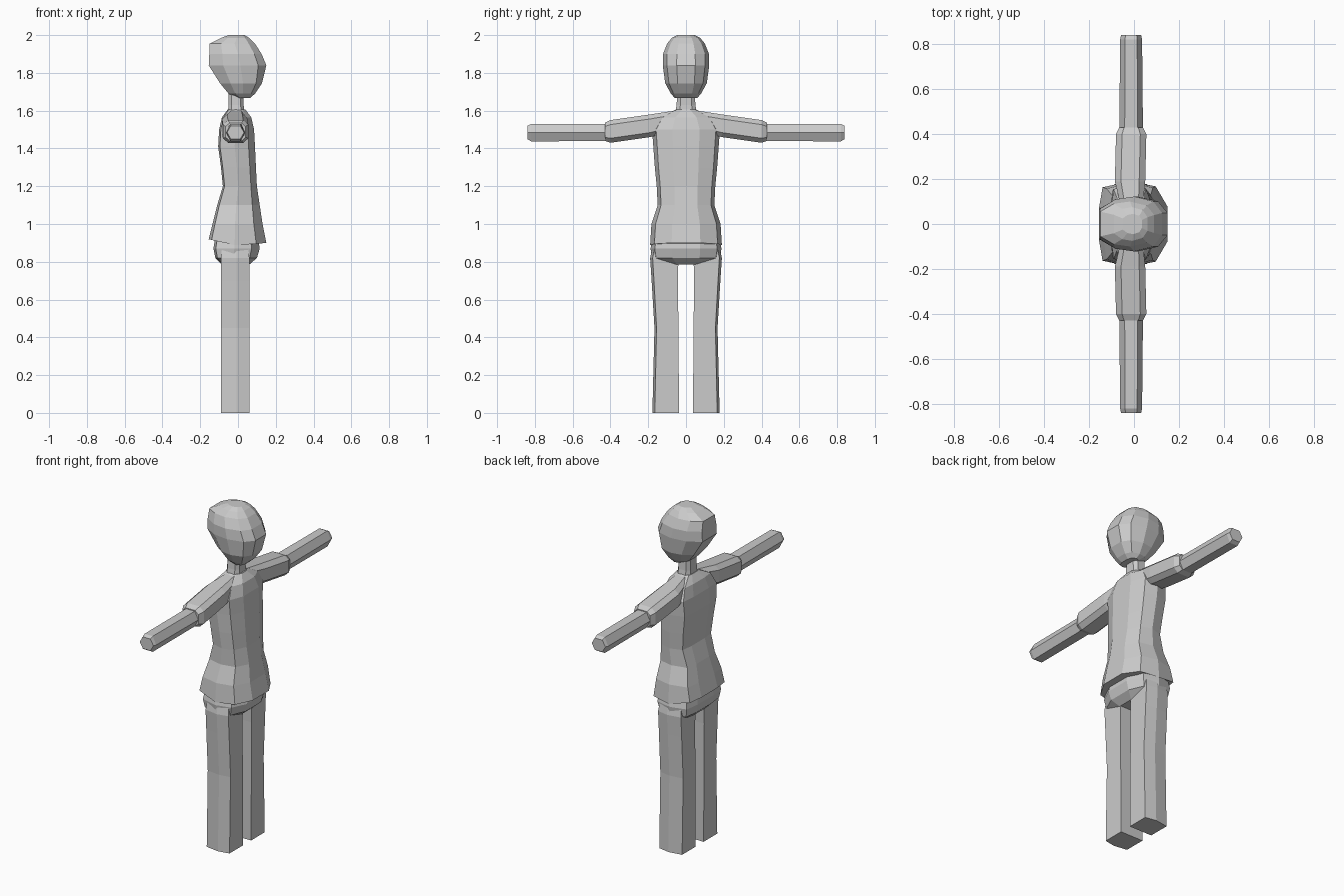
import bpy, bmesh

if "Cube" in bpy.data.objects:
    bpy.data.objects.remove(bpy.data.objects["Cube"])

grey = bpy.data.materials.new("plain grey")
grey.diffuse_color = (0.6, 0.6, 0.6, 1)
grey.use_nodes = True
grey.node_tree.nodes["Principled BSDF"].inputs["Base Color"].default_value = grey.diffuse_color


def half(points):
    """Complete a section given on its positive second-axis side."""
    return points + [(a, -b) for a, b in reversed(points) if b > 0]


def loft(name, shape, rings, axis="z", mirror=False):
    """Skin a unit section through rings (t, a_min, a_max, b_min, b_max)."""
    bm = bmesh.new()
    loops = []
    for t, a0, a1, b0, b1 in rings:
        loop = []
        for u, v in shape:
            a = (a0 + a1) / 2 + u * (a1 - a0) / 2
            b = (b0 + b1) / 2 + v * (b1 - b0) / 2
            loop.append(bm.verts.new((a, b, t) if axis == "z" else (a, t, b)))
        loops.append(loop)
    n = len(shape)
    for low, high in zip(loops, loops[1:]):
        for i in range(n):
            j = (i + 1) % n
            bm.faces.new((low[i], low[j], high[j], high[i]))
    bm.faces.new(loops[0])
    bm.faces.new(loops[-1])
    bmesh.ops.recalc_face_normals(bm, faces=bm.faces)
    mesh = bpy.data.meshes.new(name)
    bm.to_mesh(mesh)
    bm.free()
    mesh.materials.append(grey)
    obj = bpy.data.objects.new(name, mesh)
    bpy.context.collection.objects.link(obj)
    if mirror:
        mod = obj.modifiers.new("mirror", "MIRROR")
        mod.use_axis = (False, True, False)
    return obj


# Head, facing +x, with a flat back and a rounded face
head_shape = half([(1, .4), (.72, .82), (.1, 1), (-.5, .9), (-1, .55)])
loft("head", head_shape, [
    (1.668, -.005, .065, -.06, .06),
    (1.69, -.05, .09, -.08, .08),
    (1.745, -.095, .127, -.11, .11),
    (1.84, -.155, .15, -.123, .123),
    (1.9, -.152, .125, -.122, .122),
    (1.955, -.15, .09, -.1, .1),
    (1.985, -.09, .06, -.075, .075),
    (2.0, -.05, .035, -.045, .045)])

# Neck
box = half([(1, .6), (.6, 1), (-.6, 1), (-1, .6)])
loft("neck", box, [
    (1.57, -.055, .035, -.06, .06),
    (1.63, -.05, .03, -.05, .05),
    (1.71, -.05, .03, -.045, .045)])

# Torso with a flared shirt hem that rises at front and back
torso_shape = half([(1, .4), (.65, .88), (-.1, 1), (-.9, .86), (-1, .4)])
torso = loft("torso", torso_shape, [
    (.885, -.155, .15, -.19, .19),
    (1.0, -.135, .13, -.183, .183),
    (1.1, -.11, .115, -.15, .15),
    (1.2, -.08, .1, -.155, .155),
    (1.3, -.09, .095, -.165, .165),
    (1.41, -.105, .09, -.173, .173),
    (1.5, -.1, .085, -.18, .18),
    (1.565, -.085, .07, -.14, .14),
    (1.605, -.055, .04, -.055, .055)])
for v in torso.data.vertices:
    if v.co.z < .9:
        v.co.z += max(-.22 * v.co.x, .1 * v.co.x)

# Pelvis
loft("pelvis", torso_shape, [
    (.785, -.085, .06, -.12, .12),
    (.82, -.12, .1, -.18, .18),
    (.87, -.13, .115, -.188, .188),
    (.96, -.115, .1, -.17, .17)])

# Legs with a ridge down the outer side
leg_shape = [(-1, -1), (1, -1), (1, .82), (.1, 1), (-1, .82)]
loft("legs", leg_shape, [
    (0, -.09, .06, .037, .178),
    (.45, -.09, .06, .04, .167),
    (.7, -.09, .06, .043, .182),
    (.82, -.09, .06, .04, .19),
    (.92, -.08, .05, .04, .17)], mirror=True)

# Arms: sleeve, then a narrower forearm
arm_shape = half([(1, 0), (.55, 1), (-.55, 1), (-1, 0)])
loft("sleeves", box, [
    (.04, -.05, .035, 1.5, 1.603),
    (.19, -.085, .05, 1.46, 1.58),
    (.4, -.08, .055, 1.43, 1.55),
    (.43, -.065, .04, 1.44, 1.535)], axis="y", mirror=True)
loft("forearms", arm_shape, [
    (.41, -.065, .04, 1.44, 1.53),
    (.82, -.062, .036, 1.437, 1.53),
    (.84, -.058, .032, 1.45, 1.52)], axis="y", mirror=True)
